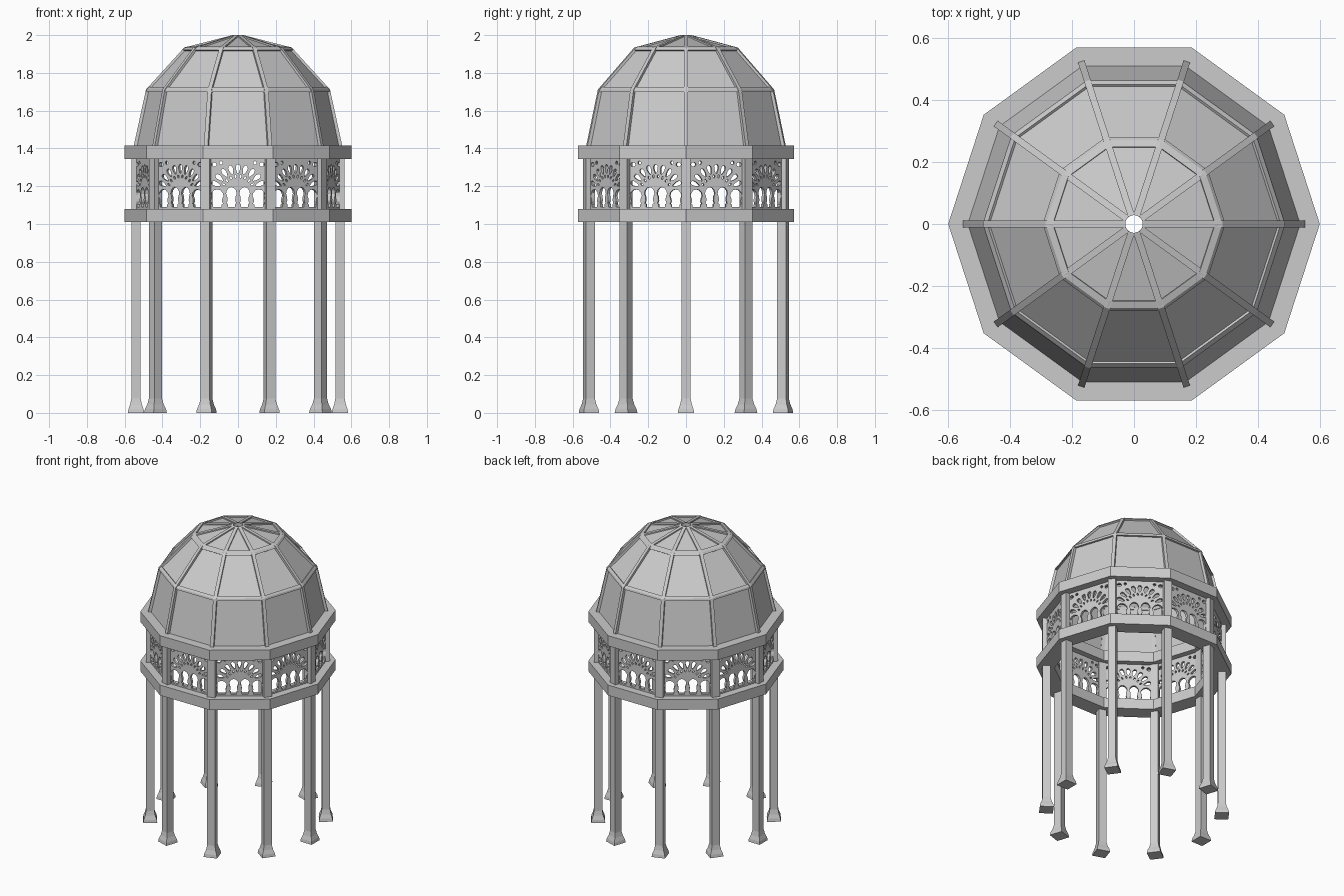
import bpy, math
from math import sin, cos, pi, radians

if "Cube" in bpy.data.objects:
    bpy.data.objects.remove(bpy.data.objects["Cube"])

N = 10
STEP = 2 * pi / N


def make(name, verts, faces):
    me = bpy.data.meshes.new(name)
    me.from_pydata(verts, [], faces)
    me.validate()
    ob = bpy.data.objects.new(name, me)
    bpy.context.collection.objects.link(ob)
    return ob


def lathe(name, section):
    """Revolve a closed (radius, z) section into a ten-sided ring."""
    m = len(section)
    verts = [(r * cos(i * STEP), r * sin(i * STEP), z)
             for i in range(N) for r, z in section]
    faces = [(i * m + j, (i + 1) % N * m + j,
              (i + 1) % N * m + (j + 1) % m, i * m + (j + 1) % m)
             for i in range(N) for j in range(m)]
    return make(name, verts, faces)


def repeat(ob, offset=(0, 0)):
    """Place linked copies at every corner of the decagon."""
    rx, a0 = ob.rotation_euler.x, ob.rotation_euler.z
    x, y = offset
    name = ob.name
    for k in range(N):
        o = ob if k == 0 else bpy.data.objects.new(f"{name}_{k + 1}", ob.data)
        if k:
            bpy.context.collection.objects.link(o)
        a = k * STEP
        o.location = (x * cos(a) - y * sin(a), x * sin(a) + y * cos(a), 0)
        o.rotation_euler = (rx, 0, a0 + a)


# Entablature rings below and above the fretwork
for name, z0, z1 in (("lower_ring", 1.01, 1.08), ("upper_ring", 1.345, 1.415)):
    lathe(name, [(0.6, z0), (0.6, z1), (0.49, z1), (0.49, z0)])

# Square columns with flared feet
levels = [(0, 0.043), (0.02, 0.040), (0.045, 0.031), (0.075, 0.025), (1.36, 0.025)]
verts = [(sx * h, sy * h, z) for z, h in levels
         for sx, sy in ((-1, -1), (1, -1), (1, 1), (-1, 1))]
faces = [(3, 2, 1, 0)]
for i in range(len(levels) - 1):
    faces += [(i * 4 + j, i * 4 + (j + 1) % 4,
               i * 4 + 4 + (j + 1) % 4, i * 4 + 4 + j) for j in range(4)]
t = 4 * (len(levels) - 1)
faces.append((t, t + 1, t + 2, t + 3))
repeat(make("column", verts, faces), (0.54, 0))

# Dome shell and its oculus
outer = [(0.54, 1.40), (0.475, 1.71), (0.275, 1.928), (0.03, 1.993)]
inner = [(0.03, 1.98), (0.268, 1.915), (0.464, 1.702), (0.528, 1.40)]
lathe("dome_panels", outer + inner)

# Raised ribs along the dome edges
rib = [(0.555, 1.40), (0.487, 1.712), (0.285, 1.934), (0.028, 2.0)]
rib += [(0.028, 1.975), (0.262, 1.91), (0.458, 1.70), (0.522, 1.40)]
m = len(rib)
verts = [(r, s * 0.011, z) for s in (-1, 1) for r, z in rib]
faces = [(j, (j + 1) % m, m + (j + 1) % m, m + j) for j in range(m)]
for s in (0, m):
    faces += [(s + j, s + j + 1, s + m - 2 - j, s + m - 1 - j) for j in range(3)]
repeat(make("dome_rib", verts, faces))

# Hoops at the two bends of the dome
lathe("lower_hoop", [(0.489, 1.70), (0.486, 1.712), (0.474, 1.725), (0.455, 1.71), (0.46, 1.695)])
lathe("upper_hoop", [(0.295, 1.922), (0.285, 1.934), (0.262, 1.941), (0.258, 1.918), (0.272, 1.908)])

# Fretwork panel: a flat outline with cut-out loops
loops = [[(-0.15, 1.07), (0.15, 1.07), (0.15, 1.355), (-0.15, 1.355)]]


def ellipse(cx, cz, a, b, ang=0.0, n=10, taper=0.0):
    pts = []
    for i in range(n):
        u, v = cos(i * 2 * pi / n), sin(i * 2 * pi / n)
        p, q = a * u, b * v * (1 + taper * u)
        pts.append((cx + p * cos(ang) - q * sin(ang), cz + p * sin(ang) + q * cos(ang)))
    loops.append(pts)


# Arched openings separated by turned balusters
baluster = [(0, 0.017), (0.015, 0.017), (0.02, 0.009), (0.035, 0.015),
            (0.055, 0.013), (0.07, 0.007)]
for x0, x1, h in ((-0.15, -0.07, 0.075), (-0.07, 0, 0.09),
                  (0, 0.07, 0.09), (0.07, 0.15, 0.075)):
    left = [(x0 + w, 1.09 + z * h / 0.09) for z, w in baluster]
    right = [(x1 - w, z) for (_, w), (_, z) in zip(baluster, [(0, p[1]) for p in left])]
    mid, half, zt = (x0 + x1) / 2, (x1 - x0) / 2 - 0.007, left[-1][1]
    arch = [(mid - half * cos(radians(d)), zt + 0.035 * sin(radians(d)))
            for d in (30, 60, 90, 120, 150)]
    loops.append(left + arch + right[::-1])

# Radiating petals, pearls between them and corner dots
for k in range(9):
    a = radians(22 + 17 * k)
    ellipse(0.126 * cos(a), 1.165 + 0.126 * sin(a), 0.025, 0.011, a, 12, 0.5)
for k in range(8):
    a = radians(30.5 + 17 * k)
    ellipse(0.088 * cos(a), 1.165 + 0.088 * sin(a), 0.009, 0.005, a)
for s in (-1, 1):
    ellipse(s * 0.127, 1.315, 0.014, 0.012)
    ellipse(s * 0.09, 1.324, 0.009, 0.009)

cu = bpy.data.curves.new("panel_outline", 'CURVE')
cu.dimensions = '2D'
cu.fill_mode = 'BOTH'
cu.extrude = 0.008
for pts in loops:
    sp = cu.splines.new('POLY')
    sp.points.add(len(pts) - 1)
    for p, (x, z) in zip(sp.points, pts):
        p.co = (x, z, 0, 1)
    sp.use_cyclic_u = True
tmp = bpy.data.objects.new("panel_outline", cu)
bpy.context.collection.objects.link(tmp)
dg = bpy.context.evaluated_depsgraph_get()
mesh = bpy.data.meshes.new_from_object(tmp.evaluated_get(dg))
bpy.data.objects.remove(tmp)
for p in mesh.polygons:
    p.use_smooth = False
panel = bpy.data.objects.new("fretwork_panel", mesh)
bpy.context.collection.objects.link(panel)
panel.rotation_euler = (pi / 2, 0, 0)
repeat(panel, (0, -0.512))

# Consistent outward normals
import bmesh
for me in bpy.data.meshes:
    bm = bmesh.new()
    bm.from_mesh(me)
    bmesh.ops.remove_doubles(bm, verts=bm.verts, dist=1e-5)
    bmesh.ops.recalc_face_normals(bm, faces=bm.faces)
    bm.to_mesh(me)
    bm.free()
